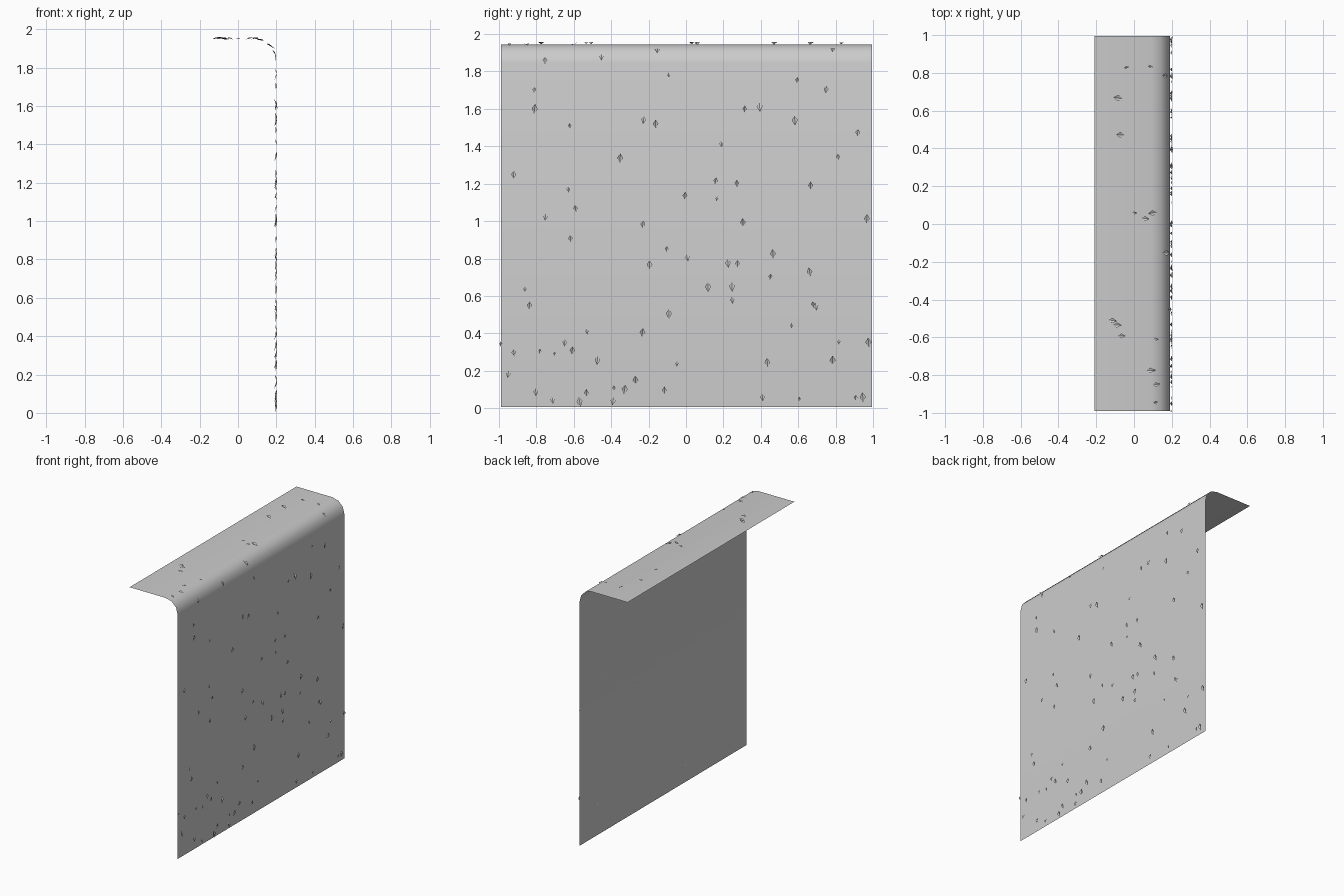
import bpy, bmesh, math, random
from mathutils import Vector, Matrix

if "Cube" in bpy.data.objects:
    bpy.data.objects.remove(bpy.data.objects["Cube"])

random.seed(11)

# Profile of the hanging sheet in x/z: flat top flap, rounded bend, vertical drop
X0, X1, ZTOP, R, SEG = -0.21, 0.19, 1.945, 0.10, 3
profile = [Vector((X0, 0, ZTOP))]
for i in range(SEG + 1):
    a = math.pi / 2 * (1 - i / SEG)
    profile.append(Vector((X1 - R + R * math.cos(a), 0, ZTOP - R + R * math.sin(a))))
profile.append(Vector((X1, 0, 0.005)))
LENGTH = sum((b - a).length for a, b in zip(profile, profile[1:]))


def finish(bm, name):
    mesh = bpy.data.meshes.new(name)
    bm.to_mesh(mesh)
    bm.free()
    obj = bpy.data.objects.new(name, mesh)
    bpy.context.collection.objects.link(obj)
    return obj


def along(s):
    """Point and downhill direction at distance s along the profile."""
    for a, b in zip(profile, profile[1:]):
        d = (b - a).length
        if s <= d:
            break
        s -= d
    t = (b - a).normalized()
    return a + t * min(s, d), t


# Draped sheet
bm = bmesh.new()
rows = [[bm.verts.new((p.x, y, p.z)) for p in profile] for y in (-0.99, 0.995)]
for i in range(len(profile) - 1):
    bm.faces.new((rows[0][i], rows[0][i + 1], rows[1][i + 1], rows[1][i]))
sheet = finish(bm, "draped_sheet")
for f in sheet.data.polygons:
    f.use_smooth = True


# Small folded diamond leaves scattered over the outer side
bm = bmesh.new()


def add_leaf(s, y):
    p, down = along(s)
    side = Vector((0, 1, 0))
    out = side.cross(down) * -1
    if out.x + out.z < 0:
        out = -out
    size = random.uniform(0.026, 0.056)
    tilt = Matrix.Rotation(random.uniform(-0.35, 0.35), 3, 'Y')
    turn = Matrix.Rotation(random.uniform(-0.2, 0.2), 3, out)
    origin = p + Vector((0, y, 0)) + out * 0.006

    def v(across, length, lift):
        o = side * across + down * length + out * lift
        return bm.verts.new(origin + tilt @ turn @ (o * size))

    stem, tip = v(0, -0.45, 0), v(0, 0.55, 0)
    left, right = v(-0.3, -0.02, 0.12), v(0.3, -0.02, 0.12)
    bm.faces.new((stem, left, tip))
    bm.faces.new((stem, tip, right))


drop_start = LENGTH - 1.84
for i in range(72):      # on the drop, denser towards the bottom
    z = 0.03 + 1.79 * random.random() ** 1.35
    add_leaf(LENGTH - z, random.uniform(-0.98, 0.98))
for i in range(18):      # on the flap and bend
    add_leaf(random.uniform(0.04, drop_start), random.uniform(-0.98, 0.98))
add_leaf(LENGTH - 0.34, -0.99)
finish(bm, "leaves")
